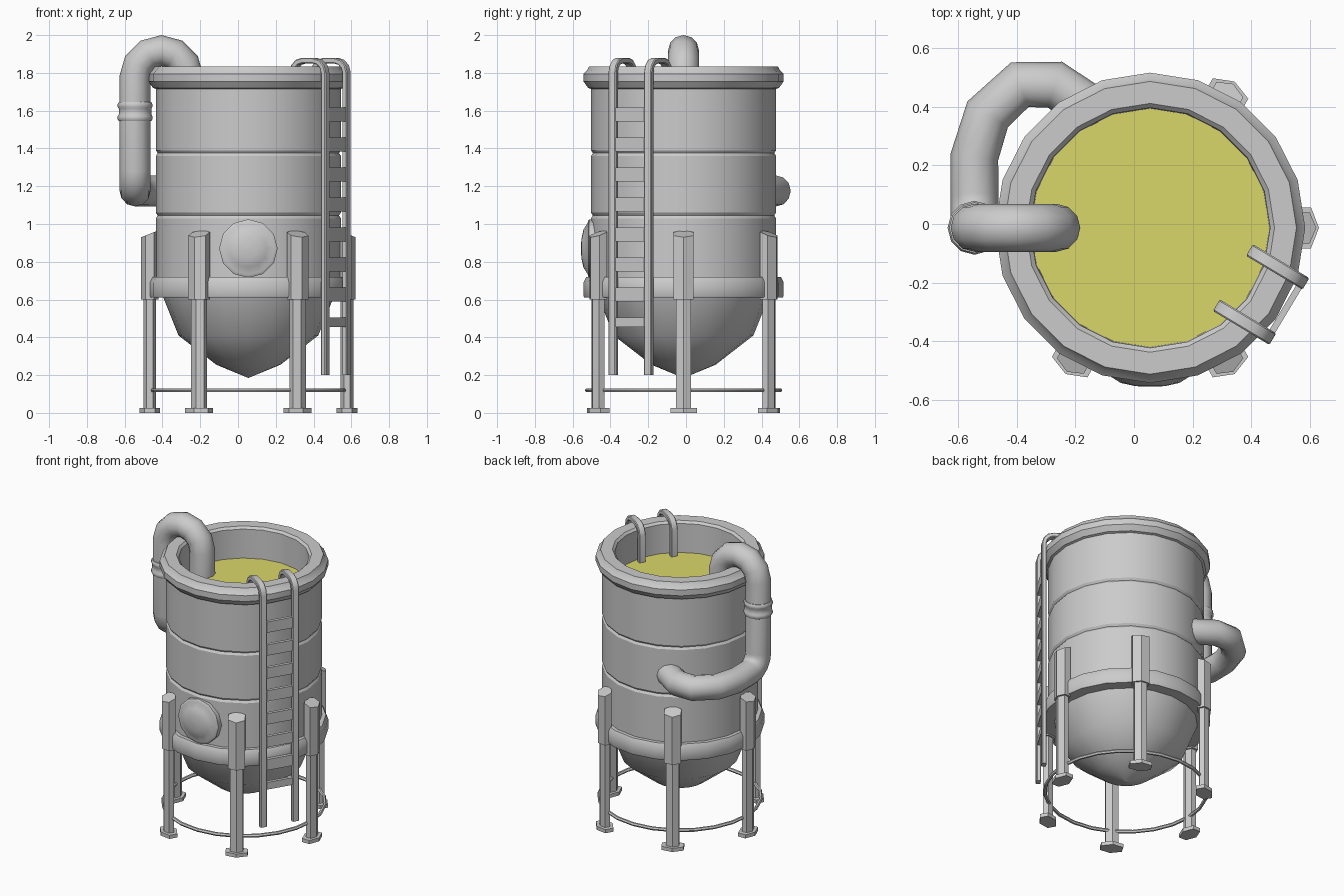
import bpy, bmesh, math
from mathutils import Vector, Matrix, Quaternion

if "Cube" in bpy.data.objects:
    bpy.data.objects.remove(bpy.data.objects["Cube"])

CX, CY = 0.055, -0.013            # tank axis


def finish(name, bm, angle=32):
    bmesh.ops.remove_doubles(bm, verts=bm.verts, dist=1e-5)
    bmesh.ops.recalc_face_normals(bm, faces=bm.faces)
    me = bpy.data.meshes.new(name)
    bm.to_mesh(me)
    bm.free()
    for p in me.polygons:
        p.use_smooth = True
    me.set_sharp_from_angle(angle=math.radians(angle))
    ob = bpy.data.objects.new(name, me)
    bpy.context.collection.objects.link(ob)
    return ob


def skin(bm, rings, closed=False, caps=True):
    """Bridge consecutive vertex rings with quads."""
    vs = [[bm.verts.new(p) for p in r] for r in rings]
    n = len(vs[0])
    pairs = list(zip(vs, vs[1:])) + ([(vs[-1], vs[0])] if closed else [])
    for a, b in pairs:
        for i in range(n):
            j = (i + 1) % n
            bm.faces.new((a[i], a[j], b[j], b[i]))
    if caps and not closed:
        bm.faces.new(vs[0])
        bm.faces.new(vs[-1])


def lathe(name, profile, sides, matrix, closed=False, angle=32):
    """Revolve (radius, height) points about local z."""
    bm = bmesh.new()
    rings = []
    for r, z in profile:
        r = max(r, 0.0005)
        rings.append([matrix @ Vector((r * math.cos(2 * math.pi * i / sides),
                                       r * math.sin(2 * math.pi * i / sides), z))
                      for i in range(sides)])
    skin(bm, rings, closed)
    return finish(name, bm, angle)


def sweep(name, path, section, normal, angle=32):
    """Sweep a 2D section along a path, carrying the normal along."""
    pts = [Vector(p) for p in path]
    nrm = Vector(normal).normalized()
    rings, last = [], None
    for i, p in enumerate(pts):
        t = (pts[min(i + 1, len(pts) - 1)] - p).normalized()
        s = (p - pts[max(i - 1, 0)]).normalized()
        tan = (t + s).normalized()
        if last:
            nrm = last.rotation_difference(tan) @ nrm
        last = tan
        side = tan.cross(nrm)
        rings.append([p + nrm * a + side * b for a, b in section])
    bm = bmesh.new()
    skin(bm, rings)
    return finish(name, bm, angle)


def arc(cu, cv, r, a0, a1, n):
    return [(cu + r * math.cos(math.radians(a0 + (a1 - a0) * i / n)),
             cv + r * math.sin(math.radians(a0 + (a1 - a0) * i / n))) for i in range(n + 1)]


def polygon(n, r):
    return [(r * math.cos(2 * math.pi * i / n), r * math.sin(2 * math.pi * i / n)) for i in range(n)]


axis = Matrix.Translation((CX, CY, 0))

# Tank: domed bottom, support band, grooved wall, rolled rim, inner wall
tank_profile = [
    (0, 0.185), (0.17, 0.255), (0.37, 0.41), (0.45, 0.61), (0.525, 0.61),
    (0.53, 0.62), (0.53, 0.69), (0.515, 0.72), (0.49, 0.72),
    (0.49, 1.03), (0.48, 1.045), (0.49, 1.06),
    (0.49, 1.36), (0.48, 1.375), (0.49, 1.39),
    (0.49, 1.715), (0.505, 1.72), (0.53, 1.755), (0.53, 1.795), (0.51, 1.815),
    (0.50, 1.835), (0.425, 1.835), (0.41, 1.82), (0.407, 1.58), (0, 1.58)]
lathe("tank", tank_profile, 20, axis)

# Liquid surface
liquid = lathe("liquid", [(0.408, 1.60), (0.408, 1.62), (0, 1.62)], 20, axis)
mat = bpy.data.materials.new("yellow_liquid")
mat.diffuse_color = (0.70, 0.68, 0.14, 1)
mat.use_nodes = True
mat.node_tree.nodes["Principled BSDF"].inputs["Base Color"].default_value = mat.diffuse_color
liquid.data.materials.append(mat)

# Round hatch on the front
hatch_m = Matrix.Translation((CX, CY, 0.87)) @ Matrix.Rotation(math.radians(90), 4, 'X')
lathe("hatch", [(0.155, 0.45), (0.155, 0.50), (0.145, 0.507), (0.137, 0.507),
                (0.10, 0.53), (0.05, 0.541), (0, 0.543)], 12, hatch_m, angle=40)

# Base ring joining the legs
lathe("base_ring", [(0.51 + a, 0.12 + b) for a, b in polygon(6, 0.012)], 24, axis, closed=True)


# Legs: sleeve with sloped top, thinner post, flattened hexagonal foot
def prism(bm, m, rad, tang, r0, z0, z1, slope=0.0):
    sec = [(rad * math.cos(math.radians(60 * i)),
            tang / 0.866 * math.sin(math.radians(60 * i))) for i in range(6)]
    skin(bm, [[m @ Vector((r0 + a, b, z0)) for a, b in sec],
              [m @ Vector((r0 + a, b, z1 - slope * a)) for a, b in sec]])


for k in range(6):
    m = axis @ Matrix.Rotation(math.radians(60 * k), 4, 'Z')
    bm = bmesh.new()
    prism(bm, m, 0.046, 0.053, 0.522, 0.60, 0.948, 0.4)
    prism(bm, m, 0.034, 0.040, 0.522, 0.02, 0.61)
    prism(bm, m, 0.055, 0.070, 0.522, 0.0, 0.025)
    finish("leg_%d" % (k + 1), bm)

# Overflow pipe: from inside the tank, over the rim, down and round to the back
PX, PY, PR = -0.545, CY, 0.082
path = [(-0.265, PY, 1.58)]
path += [(x, PY, z) for x, z in arc(-0.405, 1.778, 0.14, 0, 180, 6)]
path += [(PX, y, z) for y, z in arc(PY + 0.11, 1.285, 0.11, 180, 270, 4)]
path += [(PX, 0.23, 1.175), (-0.50, 0.375, 1.175), (-0.39, 0.476, 1.175),
         (-0.27, 0.476, 1.175), (-0.10, 0.36, 1.175)]
sweep("overflow_pipe", path, polygon(12, PR), (0, 1, 0), 40)

# Pipe coupling: two rings with a sleeve between
lathe("pipe_coupling", [(0.07, 1.545), (0.086, 1.545), (0.092, 1.555), (0.092, 1.57),
                        (0.086, 1.58), (0.086, 1.61), (0.092, 1.62), (0.092, 1.635),
                        (0.086, 1.645), (0.07, 1.645)], 12,
      Matrix.Translation((PX, PY, 0)))

# Ladder: local x points away from the tank, local y across the rungs
lad = axis @ Matrix.Rotation(math.radians(-31), 4, 'Z')
across = lad.to_3x3() @ Vector((0, 1, 0))
hook = [(0.54, 0.20)] + arc(0.475, 1.80, 0.065, 0, 90, 3)
hook += arc(0.41, 1.80, 0.065, 90, 180, 3) + [(0.345, 1.61)]
rail_section = [(-0.023, -0.010), (-0.018, -0.015), (0.018, -0.015), (0.023, -0.010),
                (0.023, 0.010), (0.018, 0.015), (-0.018, 0.015), (-0.023, 0.010)]
for name, y in (("ladder_rail_left", -0.11), ("ladder_rail_right", 0.11)):
    sweep(name, [lad @ Vector((x, y, z)) for x, z in hook], rail_section, across)

bm = bmesh.new()
rungs = [(0.48, 0.05)] + [(0.626 + 0.159 * i, 0.075) for i in range(7)]
for z, h in rungs:
    bmesh.ops.create_cube(bm, size=1, matrix=lad @ Matrix.Translation((0.54, 0, z))
                          @ Matrix.Diagonal((0.022, 0.20, h, 1)))
finish("ladder_rungs", bm)
